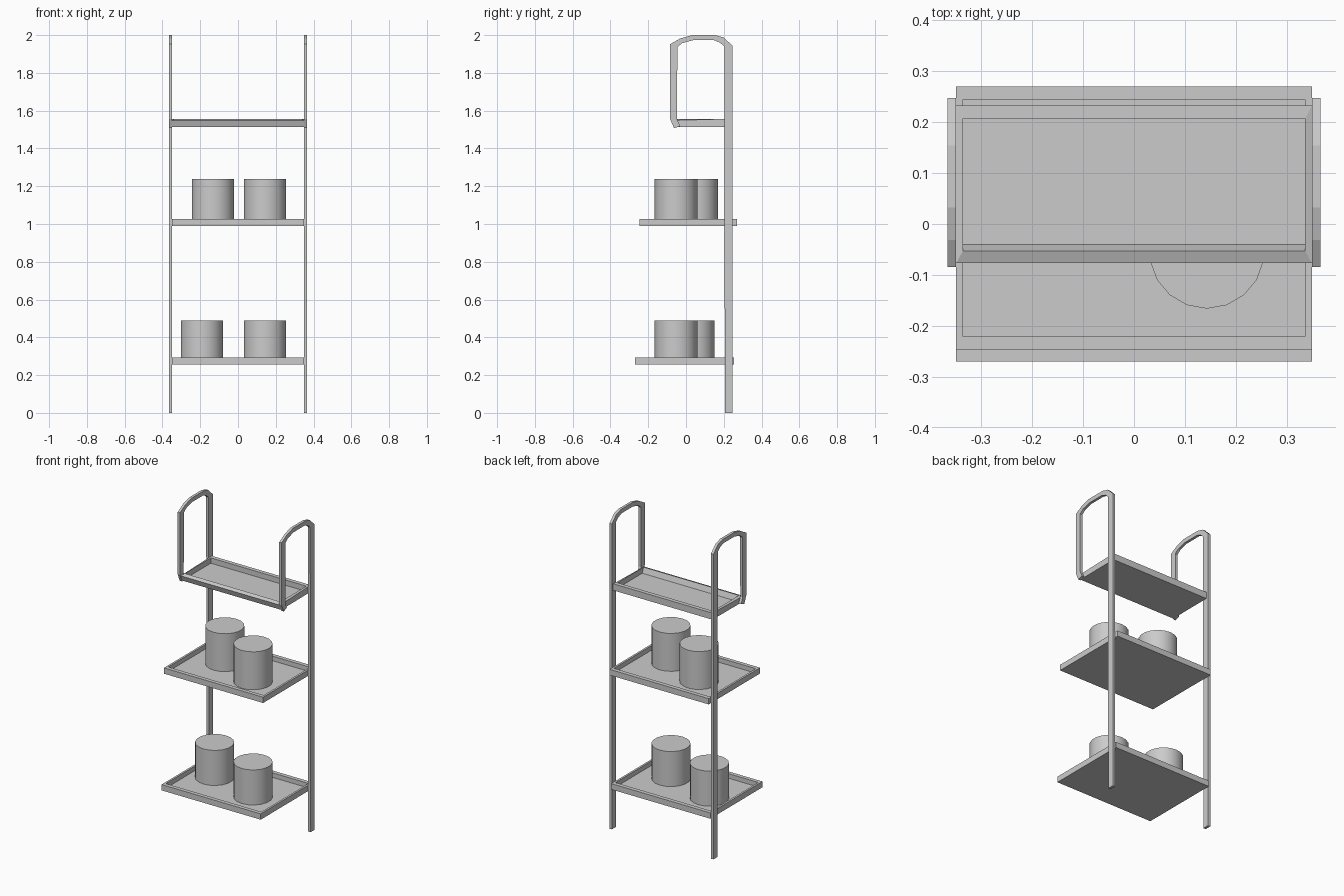
import bpy, bmesh, math

if "Cube" in bpy.data.objects:
    bpy.data.objects.remove(bpy.data.objects["Cube"])


def make_object(name, bm):
    bmesh.ops.recalc_face_normals(bm, faces=bm.faces)
    me = bpy.data.meshes.new(name)
    bm.to_mesh(me)
    bm.free()
    ob = bpy.data.objects.new(name, me)
    bpy.context.collection.objects.link(ob)
    return ob


def rail(name, side):
    """Flat bar outline in the y-z plane, extruded sideways."""
    outer = [(0.247, 0), (0.247, 1.942), (0.201, 1.987), (0.154, 2.0), (0.032, 2.0),
             (-0.031, 1.982), (-0.084, 1.952), (-0.084, 1.555), (-0.063, 1.507)]
    inner = [(0.206, 0), (0.203, 1.94), (0.18, 1.96), (0.148, 1.973), (0.037, 1.973),
             (-0.021, 1.957), (-0.046, 1.936), (-0.047, 1.555), (-0.031, 1.518)]
    bm = bmesh.new()
    rings = []
    for (oy, oz), (iy, iz) in zip(outer, inner):
        pts = [(0.349, oy, oz), (0.366, oy, oz), (0.366, iy, iz), (0.349, iy, iz)]
        rings.append([bm.verts.new((side * x, y, z)) for x, y, z in pts])
    for a, b in zip(rings, rings[1:]):
        for i in range(4):
            j = (i + 1) % 4
            bm.faces.new((a[i], a[j], b[j], b[i]))
    bm.faces.new(rings[0])
    bm.faces.new(rings[-1])
    return make_object(name, bm)


def tray(name, front, back, z0, z1, floor):
    """Rimmed tray; front = (y, z) of outer bottom, outer top, inner top, inner floor."""
    w, wi = 0.349, 0.336
    bi = back - 0.026
    loops = [(w, front[0], back, z0), (w, front[1], back, z1),
             (wi, front[2], bi, z1), (wi, front[3], bi, floor)]
    bm = bmesh.new()
    rings = []
    for x, (fy, fz), by, bz in loops:
        pts = [(-x, fy, fz), (x, fy, fz), (x, by, bz), (-x, by, bz)]
        rings.append([bm.verts.new(p) for p in pts])
    for a, b in zip(rings, rings[1:]):
        for i in range(4):
            j = (i + 1) % 4
            bm.faces.new((a[i], a[j], b[j], b[i]))
    bm.faces.new(rings[0])
    bm.faces.new(rings[-1])
    return make_object(name, bm)


def straight_tray(name, y0, y1, z0, z1):
    f = z0 + 0.008
    front = [(y0, z0), (y0, z1), (y0 + 0.025, z1), (y0 + 0.025, f)]
    return tray(name, front, y1, z0, z1, f)


def canister(name, x, y, z0, z1, r=0.113, n=18):
    bm = bmesh.new()
    bot, top = [], []
    for i in range(n):
        a = -math.pi / 2 + 2 * math.pi * i / n
        px, py = x + r * math.cos(a), y + r * math.sin(a)
        bot.append(bm.verts.new((px, py, z0)))
        top.append(bm.verts.new((px, py, z1)))
    for i in range(n):
        j = (i + 1) % n
        bm.faces.new((bot[i], bot[j], top[j], top[i]))
    bm.faces.new(bot)
    bm.faces.new(top)
    ob = make_object(name, bm)
    bpy.ops.object.select_all(action='DESELECT')
    ob.select_set(True)
    bpy.context.view_layer.objects.active = ob
    bpy.ops.object.shade_smooth_by_angle(angle=math.radians(30))
    return ob


# looped side rails
rail("rail_left", -1)
rail("rail_right", 1)

# lower trays
straight_tray("bottom_tray", -0.27, 0.254, 0.257, 0.294)
straight_tray("middle_tray", -0.246, 0.27, 0.99, 1.027)

# top tray with its front lip tilted to follow the rail ends
tray("top_tray", [(-0.064, 1.513), (-0.077, 1.548), (-0.053, 1.557), (-0.040, 1.523)],
     0.233, 1.515, 1.557, 1.523)

# canisters standing in the lower trays
canister("middle_canister_left", -0.132, 0.056, 0.998, 1.239)
canister("middle_canister_right", 0.143, -0.053, 0.998, 1.239)
canister("bottom_canister_left", -0.191, 0.038, 0.265, 0.488)
canister("bottom_canister_right", 0.143, -0.053, 0.265, 0.488)
